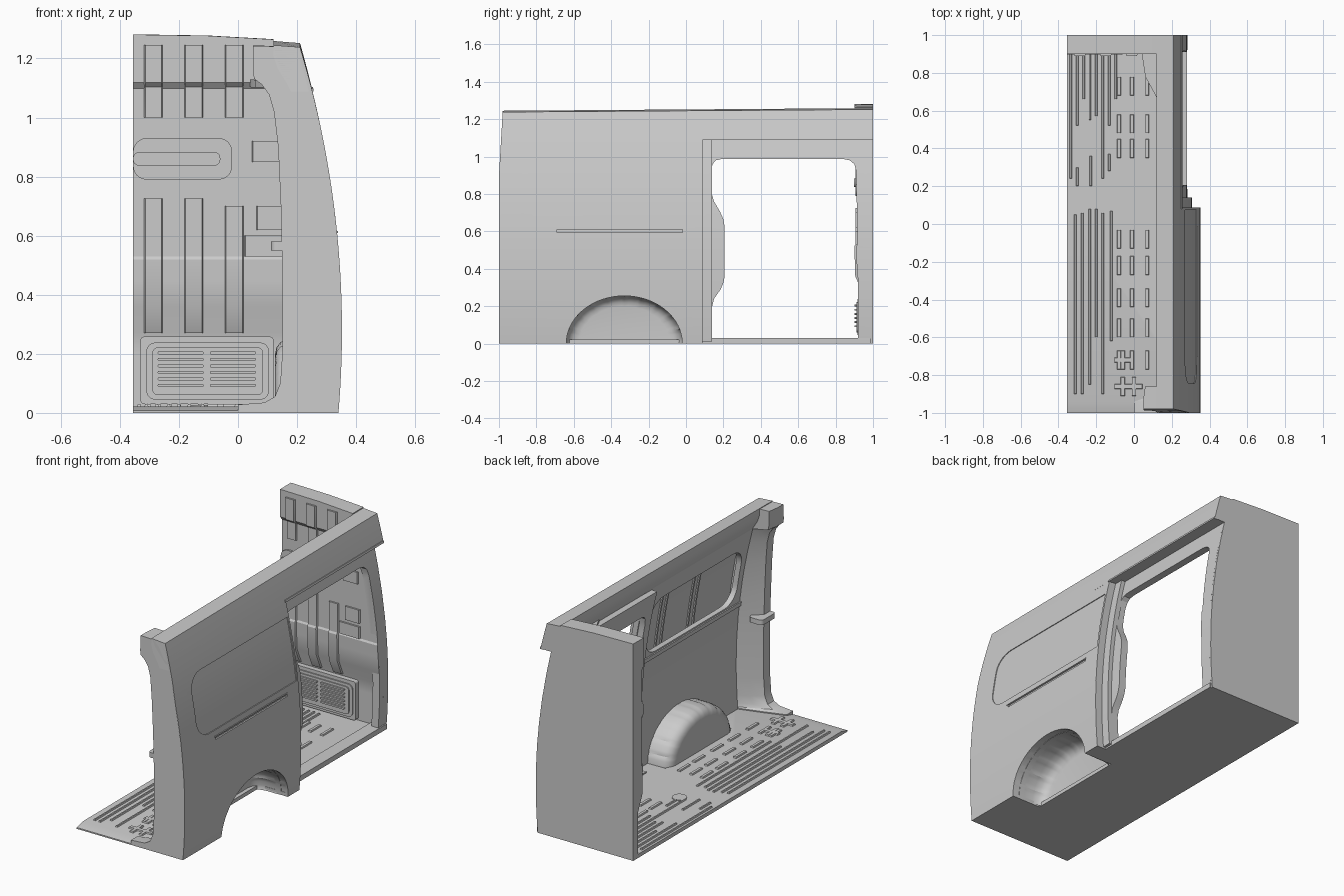
import bpy, bmesh
from math import sin, cos, pi

if "Cube" in bpy.data.objects:
    bpy.data.objects.remove(bpy.data.objects["Cube"])


def skin_x(z):
    """Curved outer side of the body."""
    return 0.352 - 0.1525 * (z - 0.28) ** 2


def lerp_table(t, tab):
    for (a, va), (b, vb) in zip(tab, tab[1:]):
        if t <= b:
            return va + (vb - va) * (t - a) / (b - a)
    return tab[-1][1]


BULK = [(-1, .955), (.27, .955), (.36, .915), (.52, .91), (.53, .916),
        (1.1, .916), (1.115, .9), (1.4, .9)]


def bulk_y(z):
    return lerp_table(z, BULK)


def loft(name, loops, caps=True):
    """Skin equal-length closed loops into a mesh object."""
    bm = bmesh.new()
    rows = [[bm.verts.new(p) for p in lp] for lp in loops]
    n = len(rows[0])
    for r, s in zip(rows, rows[1:]):
        for i in range(n):
            bm.faces.new((r[i], r[(i + 1) % n], s[(i + 1) % n], s[i]))
    if caps:
        bm.faces.new(rows[0])
        bm.faces.new(rows[-1])
    bmesh.ops.recalc_face_normals(bm, faces=bm.faces)
    me = bpy.data.meshes.new(name)
    bm.to_mesh(me)
    bm.free()
    ob = bpy.data.objects.new(name, me)
    bpy.context.collection.objects.link(ob)
    return ob


def prism(name, uv, axis, a, b):
    put = {'x': lambda u, v, t: (t, u, v), 'y': lambda u, v, t: (u, t, v),
           'z': lambda u, v, t: (u, v, t)}[axis]
    return loft(name, [[put(u, v, t) for u, v in uv] for t in (a, b)])


def rrect(u0, u1, v0, v1, r, n=6):
    pts = []
    for k, (cu, cv) in enumerate([(u1 - r, v1 - r), (u0 + r, v1 - r), (u0 + r, v0 + r), (u1 - r, v0 + r)]):
        for i in range(n + 1):
            a = (k + i / n) * pi / 2
            pts.append((cu + r * cos(a), cv + r * sin(a)))
    return pts


def strip(name, o1, o2, z0, z1, y0, y1, n=20):
    """Slab following the side curve, between two inward offsets."""
    zs = [z0 + (z1 - z0) * i / n for i in range(n + 1)]
    pts = [(skin_x(z) - o1, z) for z in zs] + [(skin_x(z) - o2, z) for z in reversed(zs)]
    return prism(name, pts, 'y', y0, y1)


def boolean(ob, cutter, op='DIFFERENCE', keep=False):
    m = ob.modifiers.new('cut', 'BOOLEAN')
    m.operation, m.object, m.solver = op, cutter, 'EXACT'
    bpy.context.view_layer.objects.active = ob
    bpy.ops.object.modifier_apply(modifier=m.name)
    if not keep:
        bpy.data.objects.remove(cutter)


def arch_cutter():
    pts = [(-.33 + .31 * cos(pi * i / 32), .255 * sin(pi * i / 32)) for i in range(33)]
    return prism('cutter', [(-.02, -.1)] + pts + [(-.64, -.1)], 'x', .15, .6)


# outer side skin: wheel cut-out, recessed window panel, slide track
skin = strip('side_skin', 0, .012, 0, 1.2, -1, .085, 28)
boolean(skin, arch_cutter())
panel = strip('cutter', .005, -.06, .5, 1.15, -.95, .3)
boolean(panel, prism('cutter', rrect(-.845, .2, .648, 1.008, .1), 'x', 0, .6), 'INTERSECT')
boolean(skin, panel)
boolean(skin, strip('cutter', .009, -.03, .594, .61, -.69, -.02, 2))
strip('slide_track_lip', -.004, .003, .609, .615, -.7, -.015, 2)
strip('skin_end_return', 0, .1, 0, 1.1, .075, .088)

# inner side wall with window recess and stiffeners behind it
wall = strip('inner_wall', .045, .078, 0.01, 1.13, -.95, .14)
boolean(wall, prism('cutter', rrect(-.82, .03, .67, 1.01, .1), 'x', 0, .6))
boolean(wall, arch_cutter())
strip('window_sill', .07, .086, .635, .66, -.88, .1, 3)
for y in (-.52, -.47, -.22, -.17):
    strip('skin_stiffener', .01, .02, .64, 1.03, y, y + .012, 8)

# door surround, inset from the skin
door = strip('door_frame', .07, .115, 0, 1.11, .08, .99)
hole = [(.14, .03), (.14, .2), (.15, .24), (.185, .29), (.2, .325), (.207, .36), (.207, .62), (.2, .665),
        (.182, .705), (.15, .76), (.138, .8), (.134, .84), (.134, .92), (.142, .96), (.16, .98), (.19, .987),
        (.84, .987), (.875, .98), (.9, .96), (.91, .92), (.92, .35), (.92, .03)]
boolean(door, prism('cutter', hole, 'x', 0, .6))
strip('door_top_track', -.004, .02, 1.088, 1.1, .08, 1, 2)

# roof rail
zs = [1.09 + .155 * i / 6 for i in range(7)]
prism('roof_rail', [(skin_x(z), z) for z in zs] +
      [(.12, 1.252), (.12, 1.215), (.135, 1.17), (.165, 1.12), (.18, 1.09)], 'y', -1, 1)

# rear corner pillar, flared at the top and foot
inner = [(.0, .0), (.0, .028), (.09, .035), (.125, .055), (.143, .1), (.15, .2), (.15, .5), (.145, .7),
         (.136, .9), (.122, 1.02), (.105, 1.08), (.08, 1.115), (.055, 1.135), (.05, 1.16), (.05, 1.25)]
outer = [(skin_x(z), z) for z in [1.245 * (1 - i / 20) for i in range(21)]]
loops = []
for y, f in ((-1, 0), (-.94, 0), (-.9, .45), (-.86, .95)):
    loops.append([(x + (skin_x(z) - .07 - x) * (f if z < 1.12 else f * .1), y, z) for x, z in inner] +
                 [(x - .002, y, z) for x, z in outer])
loft('rear_pillar', loops)
prism('pillar_bracket', rrect(.112, .2, -1.0, -.87, .02), 'z', .55, .58)

# floor pan with sloped rear edge
floor = loft('floor', [[(-.355, y, 0), (xr, y, 0), (xr, y, h), (-.355, y, h)]
                       for y, xr, h in ((-1, .33, .008), (-.94, .33, .022), (.08, .33, .022),
                                        (.0801, .28, .022), (.99, .28, .022))])
boolean(floor, arch_cutter())
prism('door_sill', [(.2, 0), (.28, 0), (.28, .03), (.2, .03)], 'y', .085, .99)


def rib(x, y0, y1, w=.014):
    loft('floor_rib', [[(x - w / 2 + d, y0 + d, z), (x + w / 2 - d, y0 + d, z),
                        (x + w / 2 - d, y1 - d, z), (x - w / 2 + d, y1 - d, z)]
                       for z, d in ((.02, 0), (.03, .003))])


for i in range(8):
    rib(-.335 + .034 * i, (.24, .52, .66, .55, .57)[i % 5], .9)
for x, y0, y1 in ((-.31, -.9, .05), (-.275, -.9, .06), (-.235, -.85, .08), (-.2, -.6, .08), (-.165, -.9, .06),
                  (-.12, -.62, .07), (-.3, .2, .3), (-.23, .2, .36), (-.13, .28, .37)):
    rib(x, y0, y1)
for x in (-.08, -.01, .07):
    for y in (-.72, -.55, -.39, -.22, -.08, .4, .53, .73):
        rib(x, y - .05, y + .05, .022)
for x, y in ((-.06, -.72), (-.06, -.86), (.0, -.86)):
    rib(x, y - .05, y + .05, .025)
    rib(x, y - .014, y + .014, .09)
prism('floor_cap', rrect(-.165, -.085, .2, .28, .04, 8), 'z', .02, .027)

# wheel arch housing with pressed hoops
loops = []
for x, s in ((.345, 1), (.26, 1), (.2, 1), (.165, .975), (.143, .93), (.13, .86), (.126, .78)):
    lp = []
    for i in range(61):
        a = pi * i / 60
        r = s * (.985 if i % 6 == 0 and x < .3 else 1)
        lp.append((min(x, skin_x(.255 * s * sin(a)) - .004), -.33 + .312 * r * cos(a), .257 * r * sin(a)))
    loops.append(lp)
arch = loft('wheel_arch', loops, False)
bm = bmesh.new()
bm.from_mesh(arch.data)
bm.faces.ensure_lookup_table()
base = [f for f in bm.faces if all(abs(v.co.z) < 1e-5 for v in f.verts)]
bmesh.ops.delete(bm, geom=base, context='FACES_ONLY')
bm.verts.ensure_lookup_table()
bm.faces.new([v for v in bm.verts if abs(v.co.x - .126) < 1e-5])
bmesh.ops.recalc_face_normals(bm, faces=bm.faces)
bm.to_mesh(arch.data)
bm.free()

# front bulkhead
loops = []
for z in (0, .1, .2, .27, .36, .45, .52, .53, .65, .8, .95, 1.05, 1.095, 1.0951, 1.115, 1.18):
    xr = skin_x(z) - (.07 if z <= 1.095 else 0)
    loops.append([(-.355, bulk_y(z), z), (xr, bulk_y(z), z), (xr, 1, z), (-.355, 1, z)])
loops.append([(-.355, .9, 1.272), (skin_x(1.245), .9, 1.243), (skin_x(1.245), 1, 1.243), (-.355, 1, 1.272)])
loft('bulkhead', loops)
prism('roof_crossmember', [(-.355, 1.2), (.12, 1.2), (.12, 1.258), (-.1, 1.27), (-.355, 1.274)], 'y', .9, 1)


def press(x0, x1, z0, z1, h=.01):
    """Raised rib that follows the bulkhead surface."""
    zz = [z0] + [z for z, _ in BULK if z0 < z < z1] + [z1]
    loft('bulkhead_rib', [[(x0, bulk_y(z) + .005, z), (x0 + .006, bulk_y(z) - h, z),
                           (x1 - .006, bulk_y(z) - h, z), (x1, bulk_y(z) + .005, z)] for z in zz])


for x in (-.32, -.183, -.046):
    press(x, x + .067, .27, .725 if x < -.1 else .7)
    press(x, x + .067, 1.0, 1.24)
press(.045, .15, .85, .92)
press(.02, .16, .53, .6)
press(.06, .16, .62, .7)
prism('bulkhead_bar', rrect(-.355, -.02, .79, .93, .045), 'y', .905, .93)
prism('bulkhead_bar_inner', rrect(-.355, -.06, .837, .883, .02), 'y', .898, .93)
prism('corner_gusset', [(.04, .91), (.2, .91), (.2, .5), (.125, .66), (.06, .78)], 'z', 1.1, 1.125)

# louvred vent box on the bulkhead
prism('vent_box', rrect(-.33, .12, .03, .258, .012), 'y', .925, .97)
prism('vent_frame', rrect(-.31, .105, .045, .238, .03), 'y', .918, .96)
prism('vent_panel', rrect(-.29, .085, .06, .222, .02), 'y', .912, .95)
for i in range(6):
    for x in (-.272, -.095):
        prism('vent_louvre', rrect(x, x + .155, .088 + .022 * i, .098 + .022 * i, .004, 3), 'y', .902, .94)

# gentle roof slope and rear lean, then smooth shading
for ob in list(bpy.data.objects):
    for v in ob.data.vertices:
        c = v.co
        if c.z > 1:
            c.z += .007 * c.y * (c.z - 1) / .25
        if c.y < -.93 and c.z > .9:
            c.y += .02 * (c.z - .9) / .34
    ob.select_set(True)
    bpy.context.view_layer.objects.active = ob
bpy.ops.object.shade_smooth_by_angle(angle=.5)
